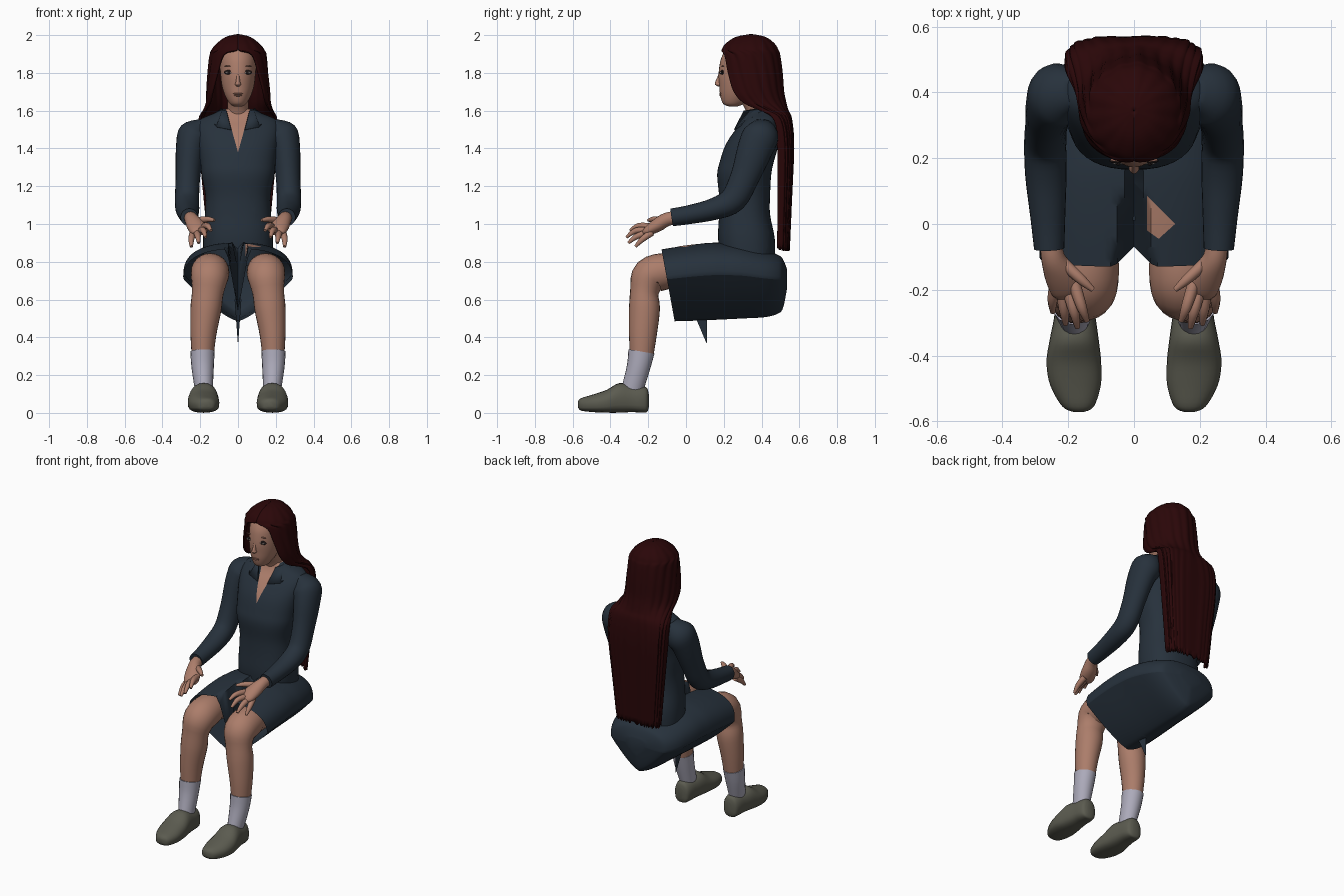
import bpy, bmesh, math
from mathutils import Vector as V

if "Cube" in bpy.data.objects:
    bpy.data.objects.remove(bpy.data.objects["Cube"])

def material(name, col):
    m = bpy.data.materials.new(name)
    m.diffuse_color = (*col, 1)
    m.use_nodes = True
    m.node_tree.nodes["Principled BSDF"].inputs["Base Color"].default_value = m.diffuse_color
    return m

SKIN = material("skin", (0.41, 0.205, 0.145))
CLOTH = material("navy_cloth", (0.020, 0.031, 0.045))
HAIR = material("dark_red_hair", (0.023, 0.002, 0.0025))
SOCK = material("pale_sock", (0.42, 0.41, 0.50))
SHOE = material("olive_shoe", (0.105, 0.105, 0.08))
DARK = material("eye_dark", (0.015, 0.01, 0.01))
WHITE = material("eye_white", (0.5, 0.45, 0.42))
LIP = material("lips", (0.30, 0.14, 0.10))

def smooth_rows(rows, k):
    """Catmull-Rom interpolation of parameter rows."""
    out = []
    for i in range(len(rows) - 1):
        a, b, c, d = (rows[max(0, min(len(rows) - 1, i + j))] for j in (-1, 0, 1, 2))
        for s in range(k):
            t = s / k
            out.append([0.5 * (2*q + (r-p)*t + (2*p-5*q+4*r-s_)*t*t + (3*q-p-3*r+s_)*t**3)
                        for p, q, r, s_ in zip(a, b, c, d)])
    return out + [list(rows[-1])]

def loft(name, rings, mat, closed=True, caps=(True, True), mirror=False, angle=50):
    bm = bmesh.new()
    vs = [[bm.verts.new(p) for p in r] for r in rings]
    n = len(rings[0])
    for a, b in zip(vs, vs[1:]):
        for j in range(n if closed else n - 1):
            bm.faces.new((a[j], a[(j+1) % n], b[(j+1) % n], b[j]))
    for use, r in zip(caps, (vs[0], vs[-1])):
        if use and closed:
            bm.faces.new(r)
    bmesh.ops.recalc_face_normals(bm, faces=bm.faces)
    me = bpy.data.meshes.new(name)
    bm.to_mesh(me)
    bm.free()
    me.materials.append(mat)
    ob = bpy.data.objects.new(name, me)
    bpy.context.collection.objects.link(ob)
    if mirror:
        ob.modifiers.new("mirror", 'MIRROR').use_mirror_merge = False
    bpy.ops.object.select_all(action='DESELECT')
    ob.select_set(True)
    bpy.context.view_layer.objects.active = ob
    bpy.ops.object.shade_smooth_by_angle(angle=math.radians(angle))
    return ob

def circle(n):
    return [(math.cos(2*math.pi*i/n), math.sin(2*math.pi*i/n)) for i in range(n)]

def power(v, e):
    return math.copysign(abs(v) ** e, v)

def stack(name, rows, mat, n=32, k=4, e=1.0, **kw):
    """Horizontal oval rings: z, centre y, half width, half depth."""
    rings = [[(rx*power(c, e), cy + ry*power(s, e), z) for c, s in circle(n)]
             for z, cy, rx, ry in smooth_rows(rows, k)]
    return loft(name, rings, mat, **kw)

def tube(name, rows, mat, n=20, k=4, **kw):
    """Rings across a path: x, y, z, half width, half height."""
    rows = smooth_rows(rows, k)
    pts = [V(r[:3]) for r in rows]
    rings = []
    for i, r in enumerate(rows):
        t = (pts[min(i+1, len(pts)-1)] - pts[max(i-1, 0)]).normalized()
        u = (V((1, 0, 0)) - t * t.x).normalized()
        v = t.cross(u)
        rings.append([pts[i] + u*c*r[3] + v*s*r[4] for c, s in circle(n)])
    return loft(name, rings, mat, mirror=True, **kw)

def paint(ob, planes, mat, facing):
    """Cut faces along planes and colour those inside all of them."""
    ob.data.materials.append(mat)
    bm = bmesh.new()
    bm.from_mesh(ob.data)
    for co, no in planes:
        bmesh.ops.bisect_plane(bm, geom=bm.verts[:] + bm.edges[:] + bm.faces[:],
                               plane_co=co, plane_no=no)
    for f in bm.faces:
        c = f.calc_center_median()
        if f.normal.dot(facing) > 0.2 and all((c - V(p)).dot(V(q)) < 0 for p, q in planes):
            f.material_index = 1
    bm.to_mesh(ob.data)
    bm.free()

def blob(name, loc, size, mat, mirror=False):
    rows = [(loc[2] + size[2]*math.sin(a), loc[1], size[0]*math.cos(a), size[1]*math.cos(a))
            for a in [math.radians(d) for d in range(-85, 86, 17)]]
    rings = [[(loc[0] + rx*c, cy + ry*s, z) for c, s in circle(16)] for z, cy, rx, ry in rows]
    return loft(name, rings, mat, mirror=mirror)

# Shirt with an open V neck
shirt = stack("shirt", [
    (0.78, .33, .18, .14), (0.92, .32, .185, .15), (1.05, .31, .175, .135), (1.15, .31, .173, .135),
    (1.26, .308, .193, .143), (1.33, .322, .2, .143), (1.42, .35, .212, .14), (1.50, .38, .222, .118),
    (1.55, .40, .205, .095), (1.585, .405, .13, .08), (1.61, .40, .075, .07)], CLOTH, n=40, e=0.85)
paint(shirt, [((0, 0, 1.38), (1, 0, -0.28)), ((0, 0, 1.38), (-1, 0, -0.28))], SKIN, V((0, -1, 0.3)))

# Collar flaps
loft("collar", [[(.037, .254, 1.50), (.062, .305, 1.60)], [(.115, .28, 1.515), (.085, .34, 1.605)],
                [(.155, .35, 1.565), (.085, .42, 1.615)]], CLOTH, closed=False, mirror=True
     ).modifiers.new("thick", 'SOLIDIFY').thickness = 0.008

# Skirt: sections along y with a keeled underside, open at the front,
# and a fold between the thighs
def skirt_ring(y, w, zt, zb, fold):
    ring = []
    zm = zb + 0.58*(zt - zb)
    gap = 0.06 - 0.04*max(0, min(1, (y + 0.13)/0.28))
    lean = max(0, min(1, (0.2 - y)/0.33)) * 0.07
    for c, s in circle(96):
        x = w*power(c, 0.85)
        if s > 0:
            z = zm + (zt - zm)*s**0.75 - fold*max(0, 1 - abs(x)/gap)
        else:
            z = zb + (zm - zb)*abs(x/w)**1.35
        ring.append((x, y + lean*(zt-z)/(zt-zb), z))
    return ring

skirt_rows = smooth_rows([
    (-.13, .287, .868, .485, .33), (0, .29, .888, .488, .30), (.12, .288, .90, .492, .14),
    (.2, .283, .90, .495, 0), (.3, .275, .89, .50, 0), (.42, .25, .86, .507, 0),
    (.49, .21, .835, .527, 0), (.515, .165, .81, .56, 0), (.535, .07, .76, .66, 0)], 4)
skirt = loft("skirt", [skirt_ring(*r) for r in skirt_rows], CLOTH, caps=(False, True))
quad = [V((.04, .085, 0)), V((.04, -.02, 0)), V((.075, -.045, 0)), V((.125, 0, 0))]
paint(skirt, [(a, ((b-a).y, -(b-a).x, 0)) for a, b in zip(quad, quad[1:] + quad[:1])],
      SKIN, V((0, 0, 1)))
# Hanging point of the front fold
loft("skirt_fold_point", [[(-.018, .01, .60), (.018, .01, .60), (0, .112, .58)],
                          [(-.001, .108, .37), (.001, .108, .37), (0, .112, .37)]], CLOTH, angle=20)

# Sleeves
tube("sleeve", [(.18, .405, 1.535, .03, .05), (.226, .397, 1.475, .088, .094), (.252, .367, 1.4, .077, .094),
                (.265, .312, 1.25, .065, .077), (.27, .25, 1.13, .064, .07), (.268, .15, 1.08, .063, .058),
                (.262, .02, 1.05, .053, .05), (.258, -.075, 1.035, .046, .047)], CLOTH, n=24)

# Hands and fingers
tube("palm", [(.253, -.04, 1.035, .034, .034), (.247, -.10, 1.025, .036, .036),
              (.226, -.15, .995, .048, .036), (.206, -.20, .965, .048, .026), (.20, -.222, .955, .034, .014)], SKIN)
fingers = {"thumb": ((.225, -.11, 1.015), (.165, -.165, 1.025), (.125, -.20, 1.02)),
           "index_finger": ((.182, -.18, .985), (.160, -.25, .99), (.143, -.295, .965)),
           "middle_finger": ((.20, -.20, .965), (.183, -.265, .965), (.172, -.315, .93)),
           "ring_finger": ((.218, -.20, .955), (.213, -.26, .935), (.208, -.305, .90)),
           "little_finger": ((.238, -.18, .955), (.247, -.23, .92), (.247, -.268, .88))}
for name, (a, b, c) in fingers.items():
    tube(name, [(*a, .019, .019), (*b, .016, .016), (*c, .008, .008)], SKIN, n=10)

# Legs, socks and shoes
tube("leg", [(.13, .2, .72, .075, .075), (.145, -.02, .74, .085, .085), (.147, -.10, .75, .1, .096),
             (.15, -.19, .724, .1, .098), (.16, -.22, .64, .084, .076), (.17, -.22, .55, .082, .082),
             (.183, -.228, .42, .069, .074), (.187, -.235, .3, .058, .062)], SKIN, n=24)
tube("sock", [(.188, -.236, .325, .064, .07), (.187, -.252, .24, .059, .062), (.18, -.288, .11, .046, .057)], SOCK)
shoe_rows = smooth_rows([
    (-.572, .168, .015, .06, .03), (-.555, .17, .048, .078, .012), (-.49, .178, .077, .098, .004),
    (-.42, .183, .083, .122, .001), (-.355, .182, .075, .157, .001), (-.29, .18, .064, .148, .004),
    (-.235, .18, .057, .142, .002), (-.207, .18, .045, .132, .004), (-.197, .18, .02, .10, .03)], 4)
loft("shoe", [[(cx + w*power(c, .85), y, (t+b)/2 + (t-b)/2*(power(s, .55) if s < 0 else s))
               for c, s in circle(24)] for y, cx, w, t, b in shoe_rows], SHOE, mirror=True)

# Neck, head and face
stack("neck", [(1.53, .40, .07, .06), (1.60, .375, .058, .058), (1.66, .345, .055, .06),
               (1.72, .33, .055, .06)], SKIN)
stack("head", [(1.622, .25, .02, .02), (1.636, .252, .043, .055), (1.68, .275, .069, .094),
               (1.73, .29, .085, .114), (1.78, .30, .092, .128), (1.83, .31, .096, .134),
               (1.88, .315, .096, .128), (1.93, .325, .085, .11), (1.96, .33, .05, .07)], SKIN)
stack("nose", [(1.728, .176, .006, .008), (1.738, .172, .016, .018), (1.75, .172, .012, .018),
               (1.78, .177, .008, .010), (1.815, .185, .006, .006)], SKIN, n=12, angle=80)
blob("upper_lip", (0, .186, 1.690), (.026, .010, .005), LIP)
blob("lower_lip", (0, .187, 1.681), (.021, .010, .006), LIP)
blob("eyelid_line", (.049, .192, 1.803), (.026, .008, .012), DARK, True)
blob("eye_white", (.049, .188, 1.801), (.018, .008, .006), WHITE, True)
blob("iris", (.048, .184, 1.801), (.008, .006, .007), DARK, True)
blob("eyebrow", (.048, .195, 1.836), (.024, .006, .003), LIP, True)

# Long hair: horseshoe sections open around the face, falling down the back
hair_rows = smooth_rows([
    (2.0, .001, .345, .001, 180, 1), (1.985, .062, .342, .075, 180, 1), (1.95, .110, .338, .125, 180, 1),
    (1.92, .134, .337, .143, 178, 1), (1.895, .143, .337, .152, 149, 1), (1.80, .152, .34, .162, 135, 1),
    (1.70, .160, .345, .165, 123, 1), (1.64, .164, .375, .148, 116, 1), (1.60, .178, .43, .105, 108, .95),
    (1.55, .203, .475, .08, 93, .75), (1.40, .20, .49, .076, 91, .6), (1.1, .172, .49, .063, 91, .6),
    (.87, .15, .487, .056, 91, .6)], 4)
N = 80
hair_rings = []
for z, w, cy, d, spread, e in hair_rows:
    ring = []
    for i in range(N + 1):
        a = math.radians(min(spread, 180)) * (2*i/N - 1)
        fade = min(1, i/8, (N - i)/8)
        r = 1 + fade*(0.018*math.sin(i*1.1) + 0.012*math.sin(i*0.47 + z*4))
        ring.append((r*w*power(math.sin(a), e), cy + r*d*power(math.cos(a), e), z))
    hair_rings.append(ring)
# Ragged strand tips
hair_rings[-1] = [(x, y, z + 0.012*math.sin(i*1.9)) for i, (x, y, z) in enumerate(hair_rings[-1])]
hair = loft("long_hair", hair_rings, HAIR, closed=False)
sol = hair.modifiers.new("thick", 'SOLIDIFY')
sol.thickness, sol.offset = 0.012, 0
